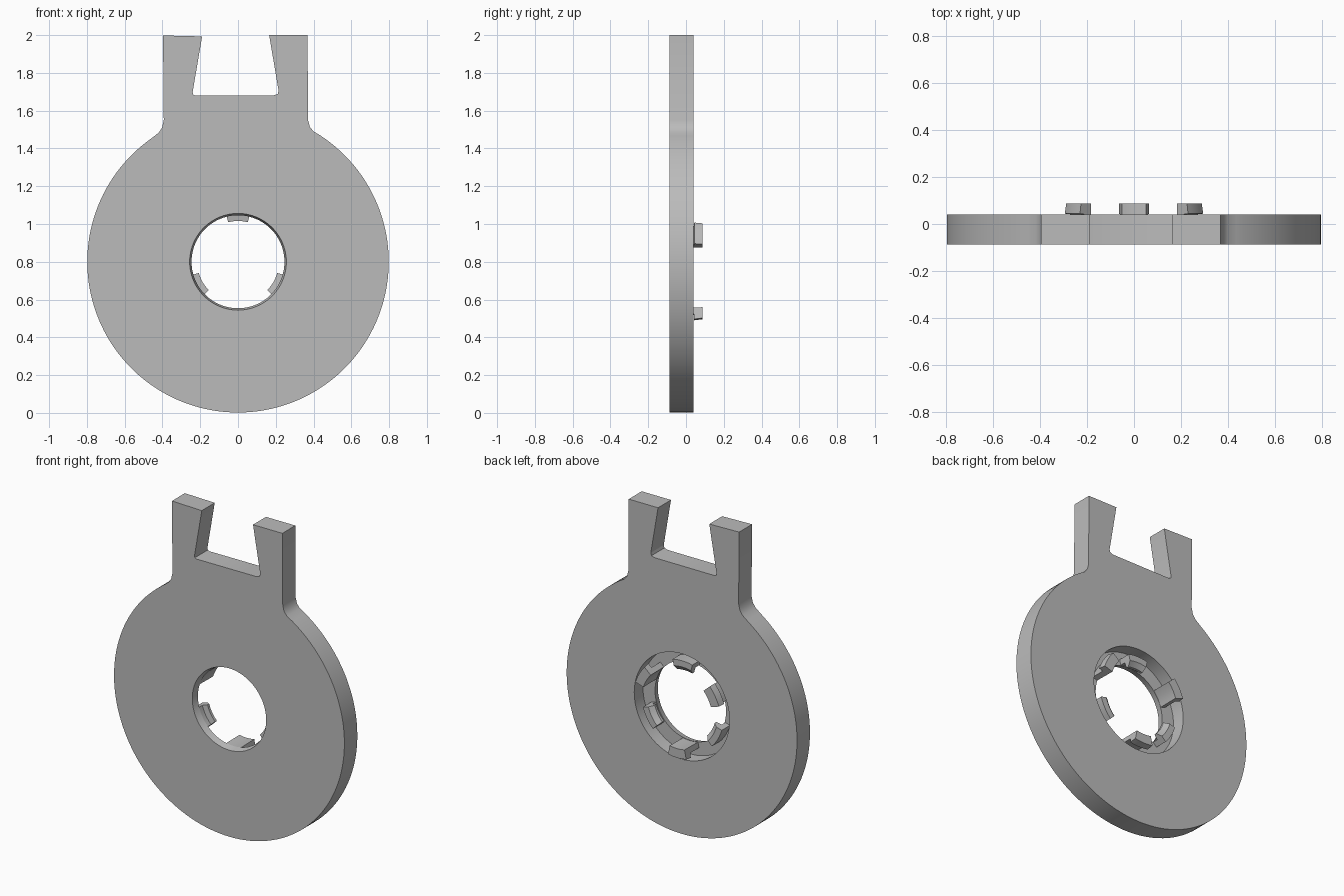
import bpy, bmesh, math
from mathutils import Vector

cube = bpy.data.objects.get("Cube")
if cube:
    bpy.data.objects.remove(cube, do_unlink=True)

FRONT, FLOOR, BACK, TIP = -0.087, -0.045, 0.041, 0.088
CENTRE_Z, DISC_R = 0.8, 0.798

grey = bpy.data.materials.new("plain grey")
grey.use_nodes = True
GREY = (0.5, 0.5, 0.5, 1)
grey.diffuse_color = GREY
grey.node_tree.nodes["Principled BSDF"].inputs["Base Color"].default_value = GREY


def make_object(name, bm):
    bmesh.ops.recalc_face_normals(bm, faces=bm.faces)
    mesh = bpy.data.meshes.new(name)
    bm.to_mesh(mesh)
    bm.free()
    mesh.materials.append(grey)
    obj = bpy.data.objects.new(name, mesh)
    bpy.context.collection.objects.link(obj)
    return obj


def select_only(obj):
    bpy.ops.object.select_all(action='DESELECT')
    obj.select_set(True)
    bpy.context.view_layer.objects.active = obj


def sweep(name, profile, start, end, steps):
    """Turn a closed (radius, y) profile about the hole axis."""
    bm = bmesh.new()
    full = abs(end - start) >= 360
    rings = []
    for i in range(steps if full else steps + 1):
        a = math.radians(start + (end - start) * i / steps)
        rings.append([bm.verts.new((r * math.cos(a), y, CENTRE_Z + r * math.sin(a)))
                      for r, y in profile])
    n = len(profile)
    pairs = list(zip(rings, rings[1:])) + ([(rings[-1], rings[0])] if full else [])
    for p, q in pairs:
        for j in range(n):
            k = (j + 1) % n
            bm.faces.new((p[j], p[k], q[k], q[j]))
    if full:
        bmesh.ops.remove_doubles(bm, verts=bm.verts, dist=1e-5)
        bmesh.ops.dissolve_degenerate(bm, edges=bm.edges, dist=1e-5)
    else:
        bm.faces.new(rings[0])
        bm.faces.new(rings[-1])
    return make_object(name, bm)


# Plate: disc outline running into a two-pronged fork
fork = [(-0.45, 1.46), (-0.42, 1.483), (-0.402, 1.51), (-0.393, 1.55),
        (-0.397, 1.998), (-0.19, 1.993), (-0.24, 1.70), (-0.238, 1.685),
        (-0.225, 1.68), (0.19, 1.681), (0.21, 1.688), (0.215, 1.705),
        (0.165, 2.0), (0.368, 2.0), (0.371, 1.55), (0.38, 1.515),
        (0.40, 1.49), (0.437, 1.468)]
start = math.atan2(0.668, 0.437)
end = math.atan2(0.66, -0.45) - 2 * math.pi
ARC = 120
outline = fork + [(DISC_R * math.cos(a), CENTRE_Z + DISC_R * math.sin(a))
                  for a in (start + (end - start) * i / ARC for i in range(1, ARC))]
bm = bmesh.new()
face = bm.faces.new([bm.verts.new((x, FRONT, z)) for x, z in outline])
wall = bmesh.ops.extrude_face_region(bm, geom=[face])
bmesh.ops.translate(bm, vec=Vector((0, BACK - FRONT, 0)),
                    verts=[v for v in wall["geom"] if isinstance(v, bmesh.types.BMVert)])
plate = make_object("fork_plate", bm)

# Tapered centre hole with a wider recess in the back
cutter = sweep("hole_cutter", [(0, -0.15), (0.256, -0.15), (0.256, FRONT), (0.246, FLOOR),
                               (0.33, FLOOR), (0.33, 0.1), (0, 0.1)], 0, 360, 96)
cutter.hide_render = True
cut = plate.modifiers.new("hole", 'BOOLEAN')
cut.operation = 'DIFFERENCE'
cut.solver = 'EXACT'
cut.object = cutter
select_only(plate)
bpy.ops.object.modifier_apply(modifier=cut.name)
bpy.data.objects.remove(cutter, do_unlink=True)

# Snap fingers round the hole: tall ones hook outward, short ones hook inward
base = FLOOR - 0.005
outward = [(0.248, base), (0.282, base), (0.282, BACK), (0.31, BACK + 0.003),
           (0.304, TIP), (0.246, TIP)]
inward = [(0.25, base), (0.284, base), (0.284, 0.036), (0.245, 0.036),
          (0.216, 0.012), (0.216, -0.005), (0.25, -0.01)]
parts = [plate]
for i in range(3):
    for name, profile, angle, half in (("outer_hook", outward, 30, 12),
                                       ("inner_hook", inward, 90, 14)):
        mid = angle + 120 * i
        parts.append(sweep(f"{name}_{i + 1}", profile, mid - half, mid + half, 6))

for obj in parts:
    select_only(obj)
    bpy.ops.object.shade_smooth_by_angle(angle=math.radians(25))
